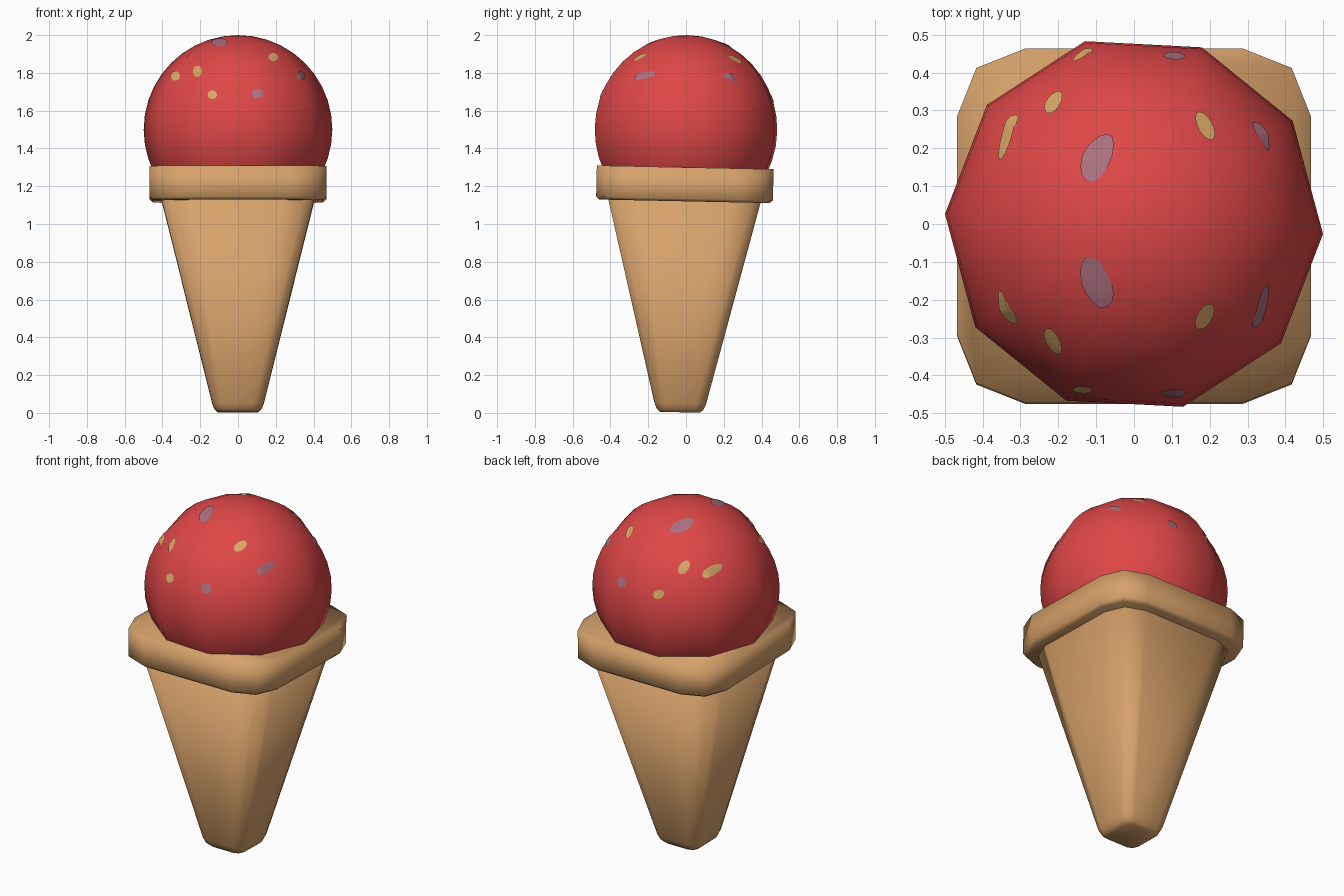
import bpy, bmesh, math
from mathutils import Vector, Matrix
from mathutils.bvhtree import BVHTree

if "Cube" in bpy.data.objects:
    bpy.data.objects.remove(bpy.data.objects["Cube"])

# the whole treat leans very slightly about the scoop centre
CENTRE = Vector((0, 0, 1.5))
LEAN = (Matrix.Translation(CENTRE) @ Matrix.Rotation(math.radians(-1.2), 4, 'X')
        @ Matrix.Translation(-CENTRE))


def material(name, rgb):
    m = bpy.data.materials.new(name)
    m.diffuse_color = (*rgb, 1)
    m.use_nodes = True
    m.node_tree.nodes["Principled BSDF"].inputs["Base Color"].default_value = m.diffuse_color
    return m


WAFER = material("wafer tan", (0.68, 0.36, 0.145))
RED = material("strawberry red", (0.74, 0.063, 0.063))
YELLOW = material("sprinkle yellow", (0.70, 0.39, 0.13))
MAUVE = material("sprinkle mauve", (0.41, 0.16, 0.21))


def finish(name, bm, mat):
    bm.transform(LEAN)
    me = bpy.data.meshes.new(name)
    bm.to_mesh(me)
    bm.free()
    me.materials.append(mat)
    for p in me.polygons:
        p.use_smooth = True
    ob = bpy.data.objects.new(name, me)
    bpy.context.collection.objects.link(ob)
    return ob


def loft(name, sections, mat):
    """Stack rounded-square sections given as (z, half size)."""
    quarter = [(1, 0.613), (0.89, 0.89), (0.613, 1)]
    bm = bmesh.new()
    rings = []
    for z, h in sections:
        ring = []
        for k in range(4):
            rot = Matrix.Rotation(k * math.pi / 2, 3, 'Z')
            ring += [bm.verts.new(rot @ Vector((x * h, y * h, z))) for x, y in quarter]
        rings.append(ring)
    n = len(rings[0])
    for a, b in zip(rings, rings[1:]):
        for i in range(n):
            j = (i + 1) % n
            bm.faces.new((a[i], a[j], b[j], b[i]))
    bm.faces.new(rings[0][::-1])
    bm.faces.new(rings[-1])
    bmesh.ops.recalc_face_normals(bm, faces=bm.faces)
    return finish(name, bm, mat)


# wafer cone and its collar
loft("cone", [(0.003, 0.105), (0.018, 0.123), (0.05, 0.137), (1.15, 0.41)], WAFER)
loft("cone_rim", [(1.12, 0.45), (1.135, 0.468), (1.30, 0.468)], WAFER)

# ten-sided scoop
bm = bmesh.new()
bmesh.ops.create_uvsphere(bm, u_segments=10, v_segments=20, radius=0.5)
bm.transform(Matrix.Translation(CENTRE) @ Matrix.Rotation(math.radians(15), 4, 'Z'))
surface = BVHTree.FromBMesh(bm)
finish("scoop", bm, RED)


# painted sprinkles: ellipses projected from front and back onto the scoop
def sprinkles(name, spots, mat):
    bm = bmesh.new()
    for side in (-1, 1):
        for x, z, rx, rz in spots:
            def project(r, a):
                origin = Vector((x + r * rx * math.cos(a), side * 2, z + r * rz * math.sin(a)))
                hit, normal, _, _ = surface.ray_cast(origin, Vector((0, -side, 0)))
                return bm.verts.new(hit + normal * 0.004)
            n = 14
            mid = project(0, 0)
            inner, outer = ([project(r, math.tau * i / n) for i in range(n)] for r in (0.5, 1))
            for i in range(n):
                j = (i + 1) % n
                for f in ((mid, inner[i], inner[j]), (inner[i], outer[i], outer[j], inner[j])):
                    bm.faces.new(f if side < 0 else f[::-1])
    return finish(name, bm, mat)


sprinkles("yellow_sprinkles", [(-0.33, 1.777, 0.026, 0.025), (-0.212, 1.80, 0.024, 0.03),
                               (0.186, 1.876, 0.026, 0.022), (-0.135, 1.673, 0.025, 0.023)], YELLOW)
sprinkles("mauve_sprinkles", [(-0.097, 1.955, 0.044, 0.022), (0.105, 1.68, 0.03, 0.026),
                              (0.332, 1.778, 0.022, 0.023)], MAUVE)
